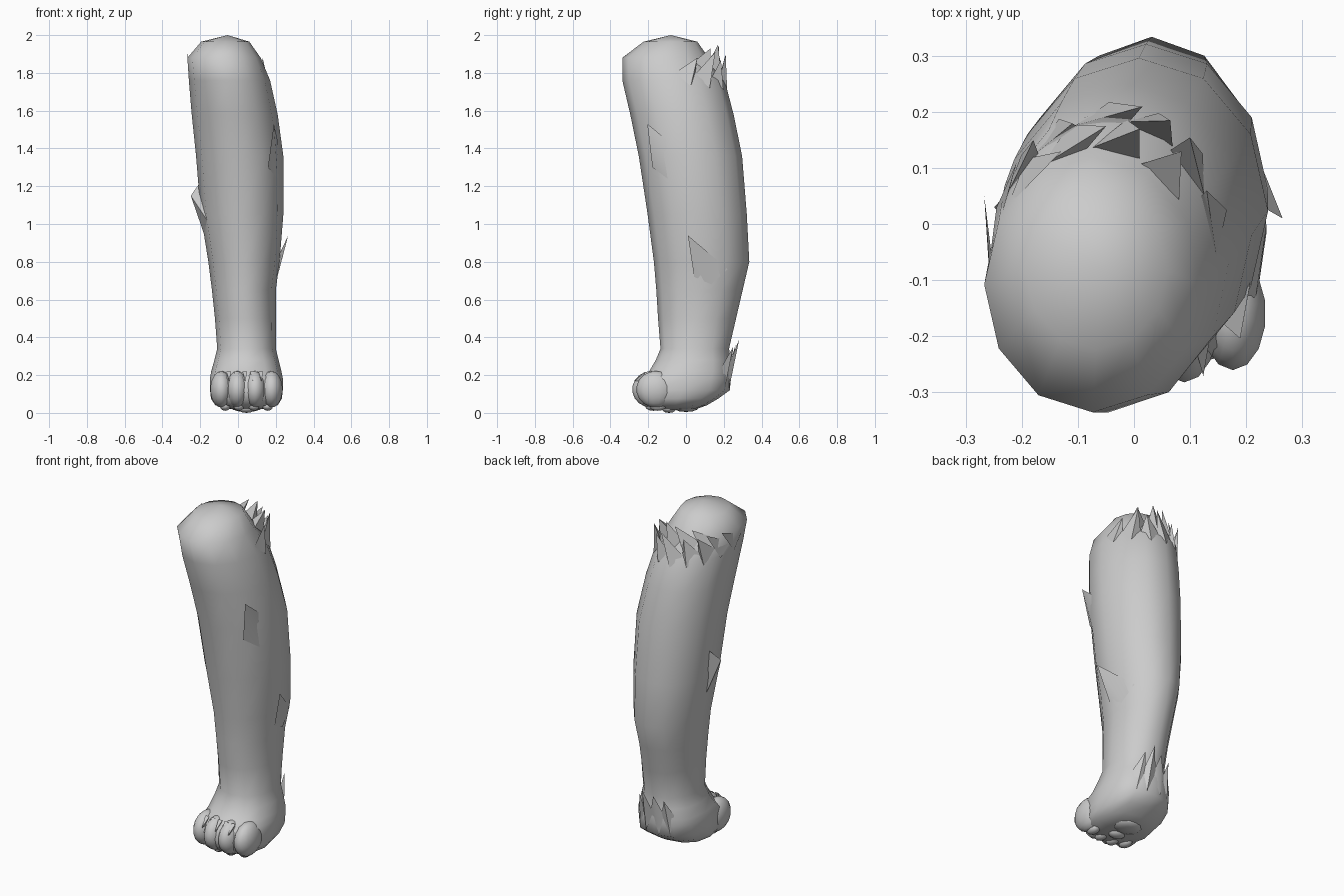
import bpy, bmesh, math
from mathutils import Vector

SEG = 12


def finish(name, bm, angle=60):
    bmesh.ops.recalc_face_normals(bm, faces=bm.faces)
    me = bpy.data.meshes.new(name)
    bm.to_mesh(me)
    bm.free()
    ob = bpy.data.objects.new(name, me)
    bpy.context.collection.objects.link(ob)
    bpy.ops.object.select_all(action='DESELECT')
    ob.select_set(True)
    bpy.context.view_layer.objects.active = ob
    bpy.ops.object.shade_smooth_by_angle(angle=math.radians(angle))
    return ob


# z, x min, x max, y front, y back, squareness exponent
RINGS = [
    (0.022, -0.05, 0.14, -0.17, 0.06, 1.0),
    (0.04, -0.12, 0.21, -0.22, 0.11, 0.85),
    (0.075, -0.143, 0.232, -0.25, 0.17, 0.8),
    (0.12, -0.148, 0.237, -0.265, 0.232, 0.8),
    (0.185, -0.148, 0.237, -0.245, 0.238, 0.8),
    (0.22, -0.142, 0.23, -0.195, 0.24, 0.85),
    (0.28, -0.125, 0.215, -0.16, 0.235, 0.9),
    (0.34, -0.11, 0.20, -0.135, 0.228, 0.95),
    (0.50, -0.122, 0.20, -0.148, 0.265, 1.0),
    (0.65, -0.138, 0.20, -0.157, 0.30, 1.0),
    (0.80, -0.157, 0.22, -0.17, 0.335, 1.0),
    (1.05, -0.197, 0.24, -0.203, 0.322, 1.0),
    (1.36, -0.222, 0.24, -0.25, 0.297, 1.0),
    (1.58, -0.245, 0.21, -0.295, 0.252, 1.0),
    (1.76, -0.26, 0.17, -0.337, 0.205, 1.0),
    (1.88, -0.268, 0.12, -0.337, 0.12, 1.0),
    (1.965, -0.195, 0.06, -0.225, 0.06, 1.0),
]


def ring_point(r, a):
    z, x0, x1, y0, y1, e = r
    c, s = math.sin(a), -math.cos(a)          # a = 0 faces the front
    c = math.copysign(abs(c) ** e, c)
    s = math.copysign(abs(s) ** e, s)
    return Vector(((x0 + x1) / 2 + c * (x1 - x0) / 2,
                   (y0 + y1) / 2 + s * (y1 - y0) / 2, z))


def skin(z, deg, out=0.0):
    """Point on the leg surface at a height and angle, pushed outward."""
    i = max(k for k in range(len(RINGS) - 1) if RINGS[k][0] <= z)
    lo, hi = RINGS[i], RINGS[i + 1]
    t = (z - lo[0]) / (hi[0] - lo[0])
    r = [a + (b - a) * t for a, b in zip(lo, hi)]
    p = ring_point(r, math.radians(deg))
    axis = Vector(((r[1] + r[2]) / 2, (r[3] + r[4]) / 2, z))
    return p + (p - axis).normalized() * out


# Leg and paw body
bm = bmesh.new()
loops = [[bm.verts.new(ring_point(r, 2 * math.pi * k / SEG)) for k in range(SEG)] for r in RINGS]
for a, b in zip(loops, loops[1:]):
    for k in range(SEG):
        n = (k + 1) % SEG
        bm.faces.new((a[k], a[n], b[n], b[k]))
for loop, tip in ((loops[0], (0.045, -0.05, 0.016)), (loops[-1], (-0.055, -0.08, 2.0))):
    v = bm.verts.new(tip)
    for k in range(SEG):
        bm.faces.new((loop[k], loop[(k + 1) % SEG], v))
finish("leg", bm, 80)


def add_tuft(bm, tip, left, right, low):
    vs = [bm.verts.new(p) for p in (tip, left, right, low)]
    for f in ((0, 1, 3), (0, 3, 2), (0, 2, 1), (1, 2, 3)):
        bm.faces.new([vs[i] for i in f])


# Jagged fur fringe behind the shoulder, in two rows: angle, base z, tip (x, y, z)
bm = bmesh.new()
for deg, z, tip in [
    (108, 1.77, (0.13, 0.06, 1.88)), (132, 1.76, (0.10, 0.155, 1.91)),
    (158, 1.75, (0.065, 0.185, 1.87)), (182, 1.75, (0.015, 0.21, 1.90)),
    (206, 1.76, (-0.11, 0.18, 1.88)), (228, 1.77, (-0.18, 0.15, 1.89)),
    (250, 1.79, (-0.21, 0.11, 1.90)), (272, 1.80, (-0.268, 0.05, 1.91)),
    (142, 1.83, (0.085, 0.13, 1.93)), (170, 1.82, (0.01, 0.17, 1.95)),
    (198, 1.82, (-0.05, 0.175, 1.94)), (222, 1.83, (-0.13, 0.13, 1.92)),
]:
    add_tuft(bm, tip, skin(z + 0.03, deg - 13, -0.005), skin(z + 0.03, deg + 13, -0.005),
             skin(z - 0.04, deg, 0.0))
finish("shoulder_fur", bm, 50)

# Large loose tufts on the sides
bm = bmesh.new()
add_tuft(bm, (0.19, -0.205, 1.53), skin(1.30, 40), skin(1.45, 66), skin(1.24, 60))
add_tuft(bm, (0.266, 0.01, 0.94), skin(0.72, 82), skin(0.76, 125), skin(0.68, 105))
add_tuft(bm, (-0.25, 0.03, 1.15), skin(1.21, 262), skin(1.02, 300), skin(0.95, 270))
finish("side_fur", bm, 40)

# Small heel tufts
bm = bmesh.new()
for deg, tip in [(150, (0.13, 0.25, 0.35)), (168, (0.09, 0.282, 0.39)),
                 (186, (0.03, 0.262, 0.36)), (204, (-0.03, 0.25, 0.34))]:
    add_tuft(bm, tip, skin(0.25, deg - 11), skin(0.25, deg + 11), skin(0.13, deg))
finish("heel_fur", bm, 50)


def blob(bm, loc, scale, u=14, v=9):
    new = bmesh.ops.create_uvsphere(bm, u_segments=u, v_segments=v, radius=1)["verts"]
    for p in new:
        p.co = Vector([l + s * c for l, s, c in zip(loc, scale, p.co)])


# Four toes
bm = bmesh.new()
TOES = [(-0.088, -0.16), (-0.003, -0.182), (0.09, -0.182), (0.177, -0.16)]
for x, y in TOES:
    blob(bm, (x, y, 0.125), (0.06, 0.103, 0.097))
finish("toes", bm, 80)

# Claw slivers on the toe tops
bm = bmesh.new()
for x in (-0.05, -0.01, 0.035, 0.075, 0.12):
    add_tuft(bm, (x + 0.004, -0.272, 0.17), (x - 0.012, -0.215, 0.22),
             (x + 0.014, -0.215, 0.22), (x, -0.235, 0.17))
finish("claws", bm, 30)

# Sole pads
bm = bmesh.new()
blob(bm, (0.045, 0.0, 0.03), (0.085, 0.07, 0.025), 12, 6)
for x, y in TOES:
    blob(bm, (0.045 + (x - 0.045) * 0.85, y + 0.01, 0.036), (0.03, 0.045, 0.025), 10, 6)
blob(bm, (0.045, -0.09, 0.025), (0.05, 0.04, 0.025), 10, 6)
finish("sole_pads", bm, 80)
